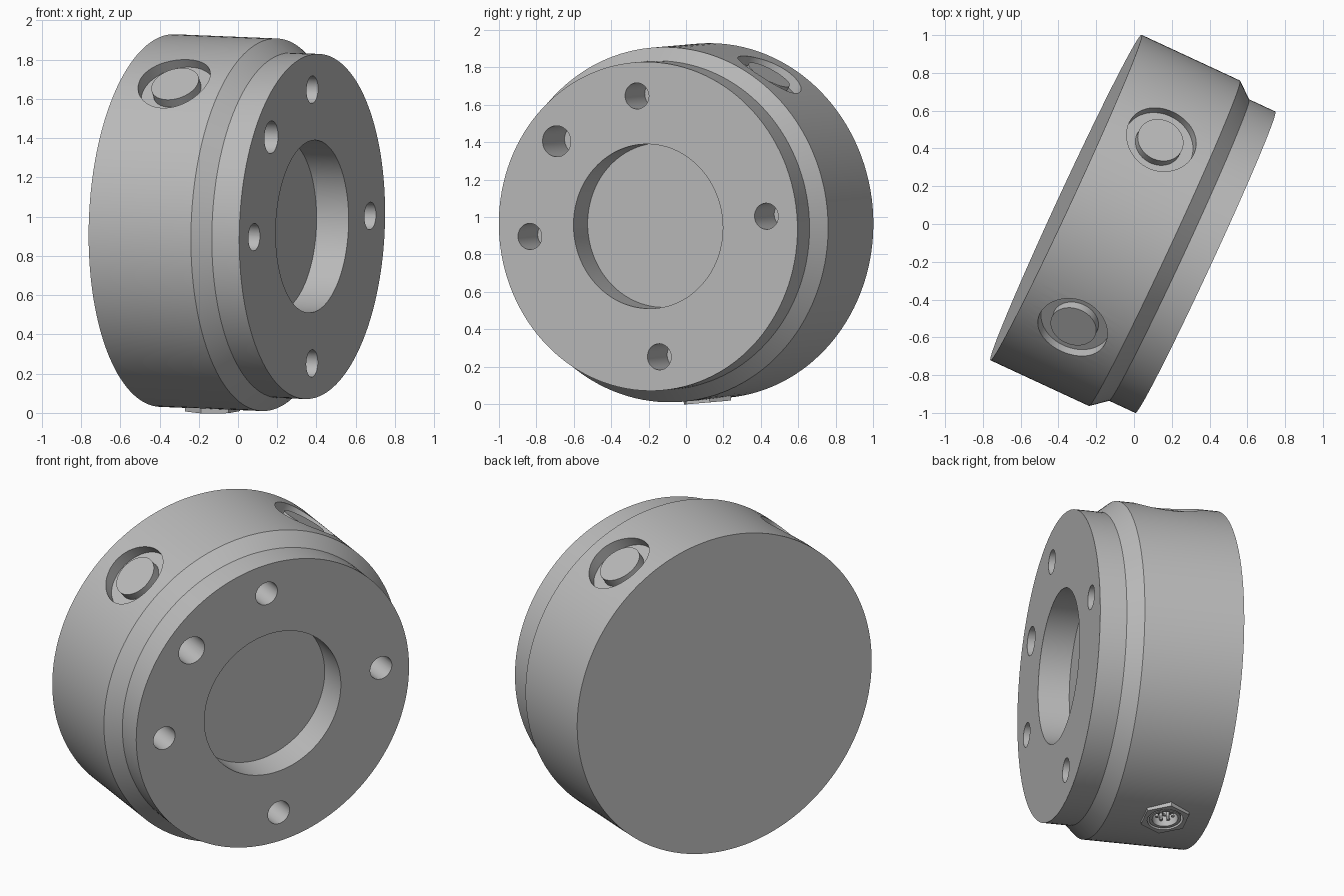
import bpy, bmesh
from math import radians, pi
from mathutils import Matrix, Vector

if "Cube" in bpy.data.objects:
    bpy.data.objects.remove(bpy.data.objects["Cube"], do_unlink=True)

# Single grey material
grey = bpy.data.materials.new("plain_grey")
grey.use_nodes = True
COLOUR = (0.5, 0.5, 0.5, 1)
grey.diffuse_color = COLOUR
grey.node_tree.nodes["Principled BSDF"].inputs["Base Color"].default_value = COLOUR

# Working frame: local z is the drum axis, local x points up to the top screw hole
axis = Vector((0.907, -0.421, -0.037)).normalized()
up = Vector((0, -0.085, 0.996))
up = (up - axis * up.dot(axis)).normalized()
FRAME = Matrix.Translation((-0.36, 0.14, 0.98)) @ Matrix((up, axis.cross(up), axis)).transposed().to_4x4()

RADIUS, LENGTH = 0.95, 0.814


def make_object(name, bm, local=Matrix()):
    bmesh.ops.recalc_face_normals(bm, faces=bm.faces)
    mesh = bpy.data.meshes.new(name)
    bm.to_mesh(mesh)
    bm.free()
    mesh.materials.append(grey)
    obj = bpy.data.objects.new(name, mesh)
    bpy.context.collection.objects.link(obj)
    obj.matrix_world = FRAME @ local
    return obj


def cylinder(name, radius, low, high, local, sides=48):
    bm = bmesh.new()
    bmesh.ops.create_cone(bm, cap_ends=True, segments=sides, radius1=radius, radius2=radius,
                          depth=high - low, matrix=Matrix.Translation((0, 0, (low + high) / 2)))
    return make_object(name, bm, local)


def lathe(name, profile, local=Matrix(), steps=128, closed=False):
    bm = bmesh.new()
    verts = [bm.verts.new((r, 0, z)) for r, z in profile]
    edges = [bm.edges.new(pair) for pair in zip(verts, verts[1:])]
    if closed:
        edges.append(bm.edges.new((verts[-1], verts[0])))
    bmesh.ops.spin(bm, geom=verts + edges, cent=(0, 0, 0), axis=(0, 0, 1),
                   angle=2 * pi, steps=steps, use_duplicate=False)
    bmesh.ops.remove_doubles(bm, verts=bm.verts, dist=0.0001)
    return make_object(name, bm, local)


def cut(target, cutter):
    bpy.context.view_layer.update()
    mod = target.modifiers.new("cut", 'BOOLEAN')
    mod.operation, mod.solver, mod.object = 'DIFFERENCE', 'EXACT', cutter
    bpy.context.view_layer.objects.active = target
    bpy.ops.object.modifier_apply(modifier=mod.name)
    bpy.data.objects.remove(cutter, do_unlink=True)


def outward(degrees, along):
    """Frame on the axis whose z points radially out through the drum wall."""
    return (Matrix.Translation((0, 0, along)) @ Matrix.Rotation(radians(degrees), 4, 'Z')
            @ Matrix.Rotation(pi / 2, 4, 'Y'))


# Drum with chamfered shoulder and central bore
drum = lathe("drum_body", [(0, 0), (RADIUS, 0), (RADIUS, 0.575), (0.88, 0.66), (0.88, LENGTH),
                           (0.44, LENGTH), (0.44, 0.634), (0, 0.634)])
parts = [drum]

# Four screw holes and one larger locating hole in the front face
holes = [(angle, 0.07, 0.25) for angle in (0, 90, 180, 270)] + [(45, 0.083, 0.28)]
for angle, radius, depth in holes:
    place = Matrix.Rotation(radians(angle), 4, 'Z') @ Matrix.Translation((0.7, 0, 0))
    cut(drum, cylinder("hole_cutter", radius, LENGTH - depth, LENGTH + 0.1, place))

# Two round buttons sitting in recesses on the wall
for side, angle in (("front", 36), ("back", -36)):
    place = outward(angle, 0.297)
    cut(drum, cylinder("recess_cutter", 0.19, 0.88, 1.1, place, 64))
    parts.append(cylinder(side + "_button", 0.125, 0.87, 0.93, place, 64))

# Connector underneath: hex nut, inner sleeve and contact pins
place = outward(180, 0.255)
cut(drum, cylinder("socket_cutter", 0.1, 0.89, 1.1, place))
nut = cylinder("connector_nut", 0.14, 0.91, 0.966, place, 6)
cut(nut, cylinder("nut_cutter", 0.1, 0.8, 1.1, place))
parts.append(nut)
parts.append(lathe("connector_sleeve", [(0.072, 0.885), (0.09, 0.885), (0.09, 0.962), (0.072, 0.962)],
                   place, 48, True))
spots = [Matrix()] + [Matrix.Rotation(i * 2 * pi / 7, 4, 'Z') @ Matrix.Translation((0.045, 0, 0))
                      for i in range(7)]
for i, spot in enumerate(spots):
    parts.append(cylinder(f"contact_pin_{i + 1}", 0.01, 0.885, 0.94, place @ spot, 12))

# Smooth curved walls, keep rims sharp
bpy.ops.object.select_all(action='DESELECT')
for part in parts:
    part.select_set(True)
bpy.context.view_layer.objects.active = drum
bpy.ops.object.shade_smooth_by_angle(angle=radians(30))
